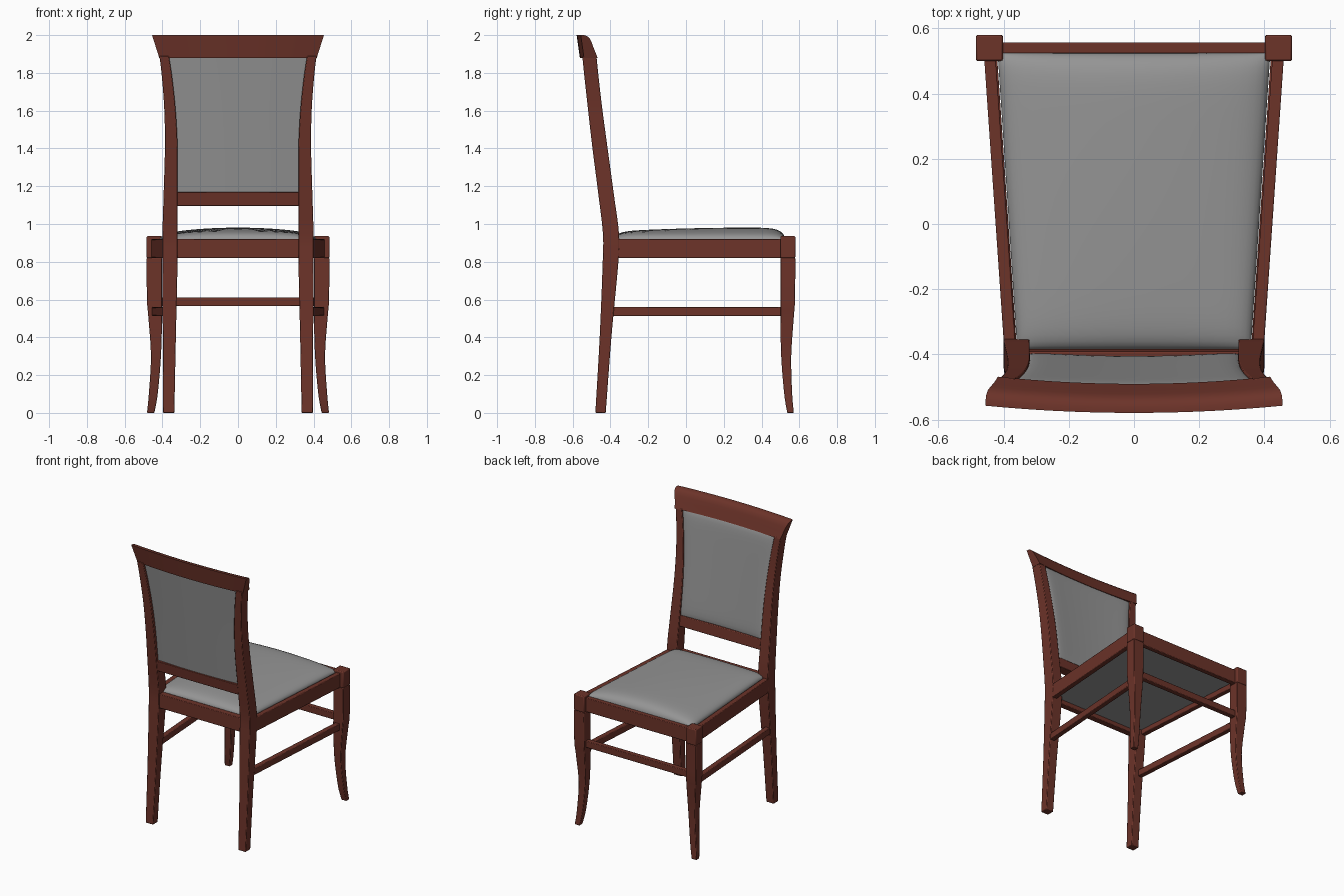
import bpy, bmesh, math

if "Cube" in bpy.data.objects:
    bpy.data.objects.remove(bpy.data.objects["Cube"])


def material(name, rgb):
    m = bpy.data.materials.new(name)
    m.diffuse_color = (*rgb, 1)
    m.use_nodes = True
    m.node_tree.nodes["Principled BSDF"].inputs["Base Color"].default_value = m.diffuse_color
    return m


WOOD = material("reddish brown wood", (0.150, 0.033, 0.022))
CLOTH = material("grey upholstery", (0.30, 0.30, 0.30))


def finish(name, bm, mat, mirror=False, bevel=0.0):
    bmesh.ops.recalc_face_normals(bm, faces=bm.faces)
    me = bpy.data.meshes.new(name)
    bm.to_mesh(me)
    bm.free()
    me.materials.append(mat)
    ob = bpy.data.objects.new(name, me)
    bpy.context.collection.objects.link(ob)
    bpy.ops.object.select_all(action='DESELECT')
    ob.select_set(True)
    bpy.context.view_layer.objects.active = ob
    bpy.ops.object.shade_smooth_by_angle(angle=math.radians(35))
    if bevel:
        b = ob.modifiers.new("soft edges", 'BEVEL')
        b.width = bevel
        b.segments = 2
        b.limit_method = 'ANGLE'
        b.angle_limit = math.radians(40)
    if mirror:
        ob.modifiers.new("mirror", 'MIRROR')
    return ob


def loft(name, rings, mat=WOOD, mirror=False, bevel=0.004):
    """Skin a list of equal-length point rings and cap both ends."""
    bm = bmesh.new()
    vs = [[bm.verts.new(p) for p in r] for r in rings]
    n = len(rings[0])
    for a, b in zip(vs, vs[1:]):
        for i in range(n):
            j = (i + 1) % n
            bm.faces.new((a[i], a[j], b[j], b[i]))
    bm.faces.new(vs[0])
    bm.faces.new(vs[-1])
    return finish(name, bm, mat, mirror, bevel)


def spline(rows, steps=5):
    """Catmull-Rom through rows of numbers."""
    out = []
    for i in range(len(rows) - 1):
        p = [rows[max(0, min(len(rows) - 1, i + k))] for k in (-1, 0, 1, 2)]
        for s in range(steps):
            t = s / steps
            out.append([0.5 * (2 * b + (c - a) * t + (2 * a - 5 * b + 4 * c - d) * t * t
                               + (3 * b - a - 3 * c + d) * t ** 3) for a, b, c, d in zip(*p)])
    return out + [list(rows[-1])]


def rect(z, x0, x1, y0, y1):
    return [(x0, y0, z), (x1, y0, z), (x1, y1, z), (x0, y1, z)]


def bar(name, a, b, z0, z1, mirror=False):
    """Bar between two ends, each (x, y) inner and outer plan points."""
    loft(name, [[(*e[0], z0), (*e[1], z0), (*e[1], z1), (*e[0], z1)] for e in (a, b)],
         mirror=mirror)


def padded_grid(name, n, top, bottom):
    """Closed cushion from two (u, v) surfaces, denser toward the rim."""
    bm = bmesh.new()
    c = [math.sin((2 * i / n - 1) * math.pi / 2) for i in range(n + 1)]
    layers = [[[bm.verts.new(f(u, v)) for u in c] for v in c] for f in (top, bottom)]
    for g in layers:
        for j in range(n):
            for i in range(n):
                bm.faces.new((g[j][i], g[j][i + 1], g[j + 1][i + 1], g[j + 1][i]))
    rim = [(0, i) for i in range(n)] + [(j, n) for j in range(n)] + \
          [(n, i) for i in range(n, 0, -1)] + [(j, 0) for j in range(n, 0, -1)]
    t, b = layers
    for (j, i), (l, k) in zip(rim, rim[1:] + rim[:1]):
        bm.faces.new((t[j][i], t[l][k], b[l][k], b[j][i]))
    return finish(name, bm, CLOTH)


def puff(u, v):
    return ((1 - abs(u) ** 12) * (1 - abs(v) ** 12)) ** 0.5


# back legs continuing into the flared, reclined back posts: z, x0, x1, y0, y1
post = [(0.0, 0.337, 0.396, -0.480, -0.425),
        (0.4, 0.329, 0.398, -0.457, -0.395),
        (0.8, 0.320, 0.400, -0.441, -0.358),
        (0.95, 0.320, 0.400, -0.440, -0.355),
        (1.15, 0.320, 0.394, -0.463, -0.381),
        (1.4, 0.320, 0.387, -0.495, -0.415),
        (1.6, 0.330, 0.390, -0.518, -0.442),
        (1.78, 0.349, 0.403, -0.538, -0.463),
        (1.89, 0.366, 0.416, -0.549, -0.474)]
loft("back_post", [rect(*r) for r in spline(post)], mirror=True)

# front legs with an outward curved foot and a square block on top
leg = [(0.0, 0.443, 0.482, 0.536, 0.571),
       (0.1, 0.425, 0.472, 0.520, 0.562),
       (0.3, 0.408, 0.461, 0.504, 0.557),
       (0.5, 0.402, 0.474, 0.500, 0.570),
       (0.6, 0.402, 0.482, 0.500, 0.577),
       (0.82, 0.402, 0.484, 0.500, 0.579)]
loft("front_leg", [rect(*r) for r in spline(leg)], mirror=True)
loft("front_leg_block", [rect(z, 0.402, 0.484, 0.500, 0.579) for z in (0.82, 0.936)],
     mirror=True, bevel=0.006)

# seat rails
bar("side_seat_rail", ((0.362, -0.38), (0.398, -0.38)), ((0.425, 0.52), (0.460, 0.52)),
    0.82, 0.92, True)
bar("front_seat_rail", ((-0.41, 0.522), (-0.41, 0.557)), ((0.41, 0.522), (0.41, 0.557)),
    0.82, 0.92)
bar("back_seat_rail", ((-0.33, -0.43), (-0.33, -0.385)), ((0.33, -0.43), (0.33, -0.385)),
    0.82, 0.92)

# stretchers
bar("side_stretcher", ((0.358, -0.40), (0.394, -0.40)), ((0.420, 0.52), (0.456, 0.52)),
    0.513, 0.56, True)
bar("front_stretcher", ((-0.41, 0.520), (-0.41, 0.557)), ((0.41, 0.520), (0.41, 0.557)),
    0.565, 0.612)

# lower rail of the backrest
loft("lower_back_rail", [[(x, -0.454, 1.095), (x, -0.463, 1.17), (x, -0.392, 1.17),
                          (x, -0.383, 1.095)] for x in (-0.33, 0.33)])

# crest rail: rounded profile swept on a shallow arc, wider at the top
profile = [(-0.562, 1.88), (-0.579, 2.0), (-0.562, 2.0), (-0.545, 1.994), (-0.532, 1.982),
           (-0.521, 1.96), (-0.510, 1.93), (-0.490, 1.88)]
rings = []
for i in range(25):
    s = i / 12 - 1
    rings.append([(s * (0.417 + 0.038 * ((z - 1.88) / 0.12) ** 1.2), y + 0.022 * s * s, z)
                  for y, z in profile])
loft("crest_rail", rings, bevel=0)


# backrest panel, following the inner edges of the posts
def back_surface(y_low, y_high, bulge):
    def f(u, v):
        t = (v + 1) / 2
        z = 1.16 + 0.73 * t
        half = 0.325 + 0.046 * max(0, (z - 1.4) / 0.48) ** 1.8
        return (u * half, y_low + (y_high - y_low) * t + 0.012 * u * u + bulge * puff(u, v), z)
    return f


padded_grid("backrest_panel", 20, back_surface(-0.412, -0.502, 0.014),
            back_surface(-0.455, -0.548, 0))


# seat cushion: tapered plan, domed top
def seat_plan(u, v):
    y = 0.07 + 0.455 * v
    return u * (0.388 + 0.030 * v), y


def seat_top(u, v):
    dome = 0.03 * (1 - u * u) * (1 - 0.27 * (v - 0.6) ** 2)
    return (*seat_plan(u, v), 0.916 + 0.035 * puff(u, v) + dome * puff(u, v))


padded_grid("seat_cushion", 28, seat_top, lambda u, v: (*seat_plan(u, v), 0.85))
